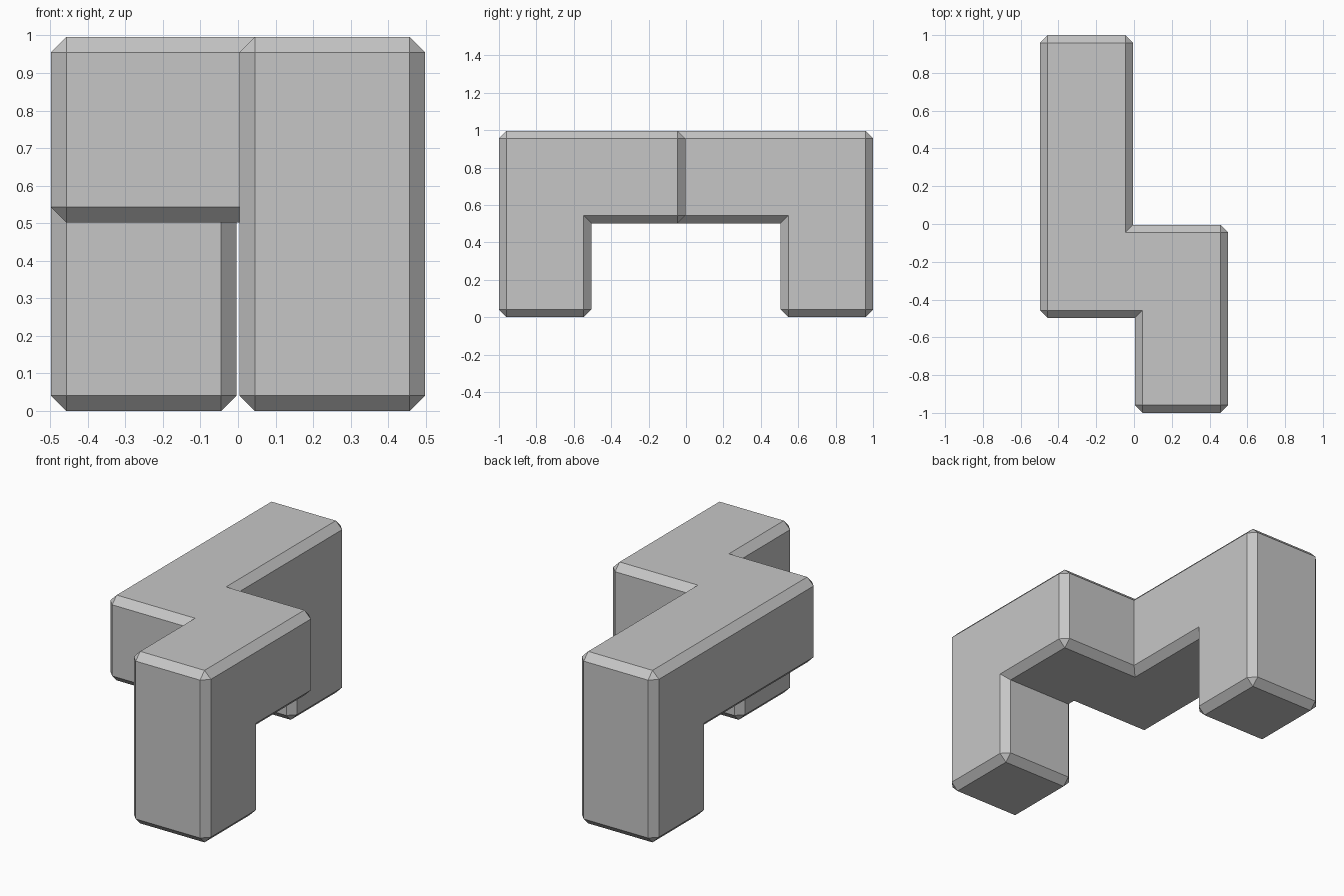
import bpy
import bmesh
from math import radians
from mathutils import Vector

cube = bpy.data.objects.get("Cube")
if cube:
    bpy.data.objects.remove(cube, do_unlink=True)

GAP = 0.004                # clearance on every outer face
UNIT = 0.5 + GAP / 2       # grid cell size
CHAMFER = 0.041

grey = bpy.data.materials.new("light_grey")
grey.use_nodes = True
COLOUR = (0.565, 0.565, 0.565, 1)
grey.diffuse_color = COLOUR
grey.node_tree.nodes["Principled BSDF"].inputs["Base Color"].default_value = COLOUR


def chamfered_bar(name, low, high):
    """Chamfered box between two grid corners, shrunk by the clearance."""
    lo = Vector(low) * UNIT + Vector((GAP, GAP, GAP))
    hi = Vector(high) * UNIT - Vector((GAP, GAP, GAP))
    bm = bmesh.new()
    bmesh.ops.create_cube(bm, size=1)
    for v in bm.verts:
        v.co = Vector([h if c > 0 else l for c, l, h in zip(v.co, lo, hi)])
        v.co.z -= GAP
    bmesh.ops.bevel(bm, geom=bm.edges[:], offset=CHAMFER, offset_type='OFFSET',
                    segments=1, profile=0.5, affect='EDGES')
    bmesh.ops.recalc_face_normals(bm, faces=bm.faces[:])
    mesh = bpy.data.meshes.new(name)
    bm.to_mesh(mesh)
    bm.free()
    mesh.materials.append(grey)
    obj = bpy.data.objects.new(name, mesh)
    bpy.context.collection.objects.link(obj)
    return obj


# Overlapping bars, in grid cells
piece = chamfered_bar("puzzle_piece", (0, -1, 1), (1, 0, 2))
piece.data.name = "puzzle_piece"
bars = [
    chamfered_bar("cross_bar", (-1, -1, 1), (1, 0, 2)),
    chamfered_bar("left_arm", (0, -2, 1), (1, 0, 2)),
    chamfered_bar("right_arm", (-1, -1, 1), (0, 2, 2)),
    chamfered_bar("front_leg", (0, -2, 0), (1, -1, 2)),
    chamfered_bar("back_leg", (-1, 1, 0), (0, 2, 2)),
]

# Fuse the bars so the chamfers meet in mitres at the inner corners
bpy.context.view_layer.objects.active = piece
for bar in bars:
    mod = piece.modifiers.new("fuse", 'BOOLEAN')
    mod.operation = 'UNION'
    mod.solver = 'EXACT'
    mod.object = bar
    bpy.ops.object.modifier_apply(modifier=mod.name)
    bpy.data.objects.remove(bar, do_unlink=True)

# Tidy coplanar leftovers and keep flat facets
bm = bmesh.new()
bm.from_mesh(piece.data)
bmesh.ops.remove_doubles(bm, verts=bm.verts[:], dist=0.0002)
bmesh.ops.dissolve_limit(bm, angle_limit=radians(1), verts=bm.verts[:], edges=bm.edges[:])
for f in bm.faces:
    f.smooth = False
bm.to_mesh(piece.data)
bm.free()
